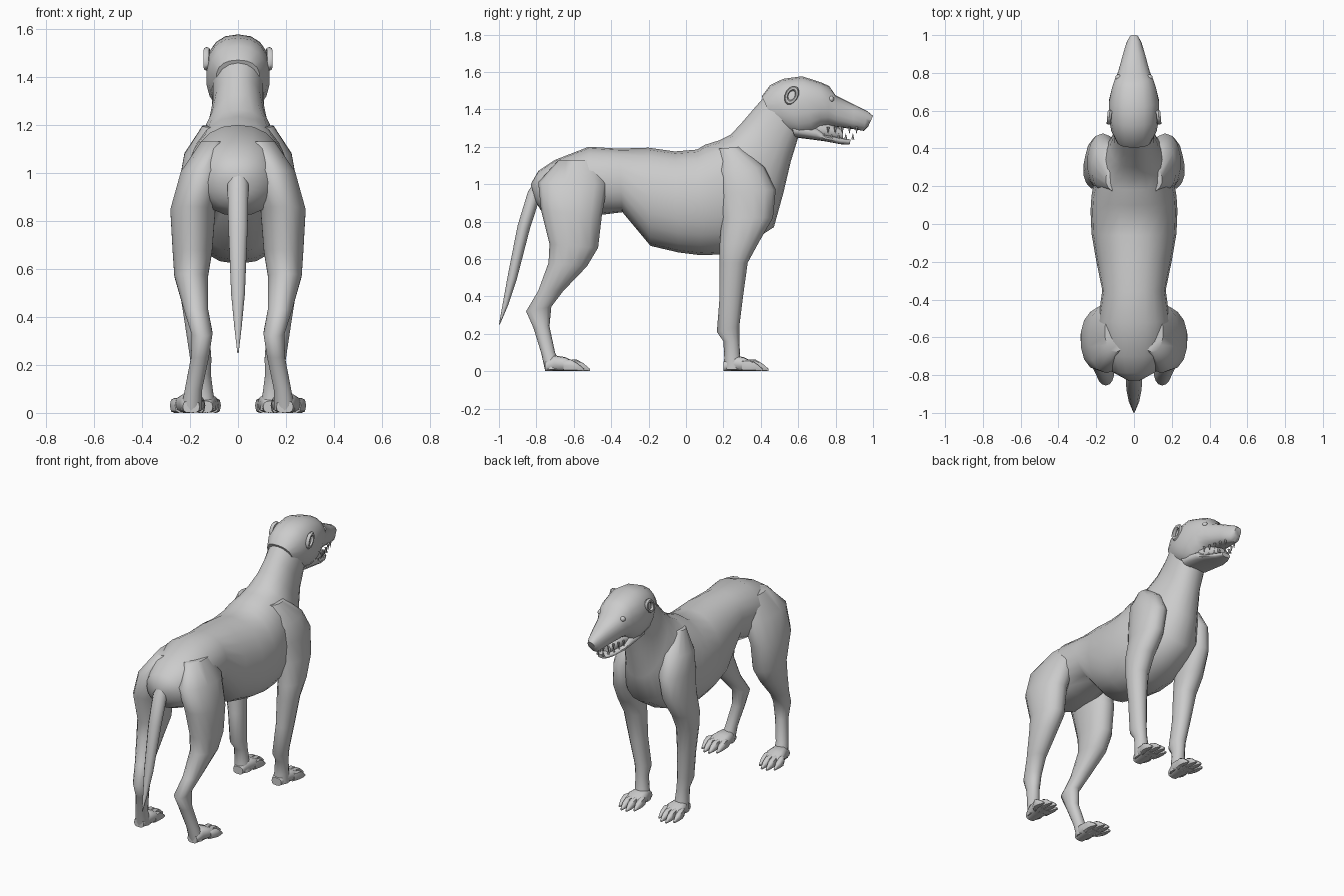
import bpy, bmesh, math
from mathutils import Vector, Matrix

coat = bpy.data.materials.new("grey_coat")
coat.diffuse_color = (0.6, 0.6, 0.6, 1)


def finish(name, bm, mirror=False, angle=50):
    bmesh.ops.recalc_face_normals(bm, faces=bm.faces)
    me = bpy.data.meshes.new(name)
    bm.to_mesh(me)
    bm.free()
    me.materials.append(coat)
    ob = bpy.data.objects.new(name, me)
    bpy.context.collection.objects.link(ob)
    if mirror:
        ob.modifiers.new("mirror", 'MIRROR').use_mirror_merge = False
    bpy.ops.object.select_all(action='DESELECT')
    ob.select_set(True)
    bpy.context.view_layer.objects.active = ob
    bpy.ops.object.shade_smooth_by_angle(angle=math.radians(angle))
    return ob


def add_loft(bm, stations, sides=14, power=1.0):
    """Station: y1, z1, y2, z2 (opposite edges), centre x, half width."""
    rings = []
    for y1, z1, y2, z2, cx, hw in stations:
        ring = []
        for i in range(sides):
            a = 2 * math.pi * i / sides
            c, s = math.cos(a), math.sin(a)
            c = math.copysign(abs(c) ** power, c)
            s = math.copysign(abs(s) ** power, s)
            t = (1 - c) / 2
            ring.append(bm.verts.new((cx + hw * s, y1 + (y2 - y1) * t, z1 + (z2 - z1) * t)))
        rings.append(ring)
    for a, b in zip(rings, rings[1:]):
        for i in range(sides):
            j = (i + 1) % sides
            bm.faces.new((a[i], a[j], b[j], b[i]))
    bm.faces.new(rings[0])
    bm.faces.new(rings[-1])


def loft(name, stations, sides=14, power=1.0, mirror=False):
    bm = bmesh.new()
    add_loft(bm, stations, sides, power)
    return finish(name, bm, mirror)


# Torso and neck, rump to throat
loft("torso_and_neck", [
    (-.83, 1.00, -.80, .90, 0, .05),
    (-.79, 1.07, -.77, .85, 0, .12),
    (-.70, 1.13, -.68, .82, 0, .17),
    (-.52, 1.20, -.50, .83, 0, .19),
    (-.36, 1.19, -.34, .85, 0, .168),
    (-.20, 1.195, -.19, .67, 0, .20),
    (-.06, 1.175, -.04, .635, 0, .225),
    (.06, 1.185, .08, .62, 0, .23),
    (.10, 1.21, .20, .625, 0, .225),
    (.18, 1.235, .33, .68, 0, .205),
    (.24, 1.265, .47, .77, 0, .18),
    (.30, 1.33, .52, .95, 0, .13),
    (.36, 1.40, .56, 1.12, 0, .108),
    (.43, 1.48, .60, 1.25, 0, .108)], 20, .92)

# Skull and upper snout
loft("head", [
    (.405, 1.47, .47, 1.33, 0, .09),
    (.45, 1.53, .56, 1.26, 0, .122),
    (.52, 1.563, .62, 1.25, 0, .134),
    (.62, 1.577, .68, 1.26, 0, .134),
    (.72, 1.545, .72, 1.30, 0, .118),
    (.765, 1.525, .76, 1.31, 0, .104),
    (.80, 1.475, .81, 1.305, 0, .085),
    (.90, 1.425, .89, 1.295, 0, .06),
    (.97, 1.39, .95, 1.285, 0, .04),
    (1.0, 1.365, .975, 1.31, 0, .024)], 18, .85)

# Lower jaw, and the gums behind the lips
loft("lower_jaw", [
    (.56, 1.34, .58, 1.25, 0, .10),
    (.70, 1.305, .70, 1.235, 0, .095),
    (.745, 1.265, .75, 1.228, 0, .082),
    (.82, 1.25, .83, 1.213, 0, .056),
    (.88, 1.238, .875, 1.212, 0, .03)], 14, .8)
loft("mouth_inside", [
    (.66, 1.34, .66, 1.25, 0, .08),
    (.76, 1.33, .76, 1.24, 0, .066),
    (.84, 1.29, .84, 1.235, 0, .038)], 10, .8)

# Upper and lower teeth
bm = bmesh.new()
for k in range(5):
    y = .76 + .038 * k
    for base, tip, x, ty in ((1.305, -.035, .078 - .011 * k, y), (1.24, .03, .068 - .012 * k, y - .02)):
        m = Matrix.Translation((x, ty, base + tip / 2))
        if tip < 0:
            m = m @ Matrix.Rotation(math.pi, 4, 'X')
        bmesh.ops.create_cone(bm, segments=6, radius1=.008, radius2=.001,
                              depth=abs(tip), cap_ends=True, matrix=m)
finish("teeth", bm, True)

# Small folded ears: a raised rim around a hollow
bm = bmesh.new()
n, m = 14, 6
grid = []
for i in range(n):
    a = 2 * math.pi * i / n
    row = []
    for j in range(m):
        b = 2 * math.pi * j / m
        r = 1 + .35 * math.cos(b)
        y, z = .028 * r * math.cos(a), .038 * r * math.sin(a)
        row.append(bm.verts.new((.130 + .013 * math.sin(b) - .1 * y,
                                 .565 + y + .25 * z, 1.475 + z)))
    grid.append(row)
for i in range(n):
    for j in range(m):
        k, l = (i + 1) % n, (j + 1) % m
        bm.faces.new((grid[i][j], grid[k][j], grid[k][l], grid[i][l]))
finish("ear_rim", bm, True)

# Eyes under the brow
bm = bmesh.new()
bmesh.ops.create_uvsphere(bm, u_segments=10, v_segments=6, radius=.017,
                          matrix=Matrix.Translation((.082, .775, 1.455)))
finish("eye", bm, True)

# Tail
loft("tail", [
    (-.80, 1.03, -.74, .96, 0, .035),
    (-.845, .96, -.78, .93, 0, .046),
    (-.90, .78, -.835, .76, 0, .042),
    (-.955, .50, -.905, .49, 0, .03),
    (-.98, .36, -.95, .355, 0, .016),
    (-1.0, .25, -.995, .25, 0, .003)], 10)

# Hind legs: thigh, hock and shank
loft("hind_leg", [
    (-.68, 1.13, -.46, 1.13, .10, .055),
    (-.79, 1.01, -.42, 1.00, .145, .095),
    (-.775, .86, -.45, .83, .188, .096),
    (-.73, .68, -.47, .66, .19, .084),
    (-.735, .58, -.53, .56, .195, .072),
    (-.79, .43, -.655, .43, .175, .052),
    (-.855, .32, -.72, .345, .15, .045),
    (-.815, .23, -.73, .24, .158, .038),
    (-.775, .10, -.70, .10, .185, .037),
    (-.755, .01, -.66, .01, .195, .045)], 14, .95, True)

# Front legs: shoulder blade down to the wrist
loft("front_leg", [
    (.17, 1.19, .30, 1.20, .09, .06),
    (.165, 1.07, .42, 1.09, .145, .08),
    (.17, .95, .48, .97, .165, .082),
    (.19, .82, .465, .82, .18, .08),
    (.18, .68, .39, .69, .195, .075),
    (.18, .58, .33, .58, .19, .066),
    (.18, .40, .305, .40, .175, .052),
    (.165, .21, .285, .24, .155, .045),
    (.20, .16, .285, .16, .15, .038),
    (.205, .07, .29, .08, .145, .044),
    (.20, .01, .31, .01, .14, .05)], 14, .95, True)


# Paws: a flat-soled pad with four toes
def paw(name, y, x, turn):
    bm = bmesh.new()
    add_loft(bm, [
        (y, .05, y, 0, x, .035),
        (y + .05, .085, y + .05, 0, x, .048),
        (y + .11, .075, y + .11, 0, x + turn * .4, .062),
        (y + .16, .05, y + .16, 0, x + turn * .7, .06)], 12, .7)
    for k in range(4):
        o = (k - 1.5) * .036
        reach = .222 if k in (1, 2) else .19
        tx = x + turn + o
        add_loft(bm, [
            (y + .10, .06, y + .10, 0, x + turn * .4 + o * .8, .018),
            (y + reach - .05, .062, y + reach - .05, 0, tx, .02),
            (y + reach - .015, .042, y + reach - .015, 0, tx, .018),
            (y + reach + .02, .012, y + reach + .02, 0, tx, .006)], 8, .8)
    return finish(name, bm, True)


paw("hind_paw", -.755, .195, .015)
paw("front_paw", .20, .14, .005)
